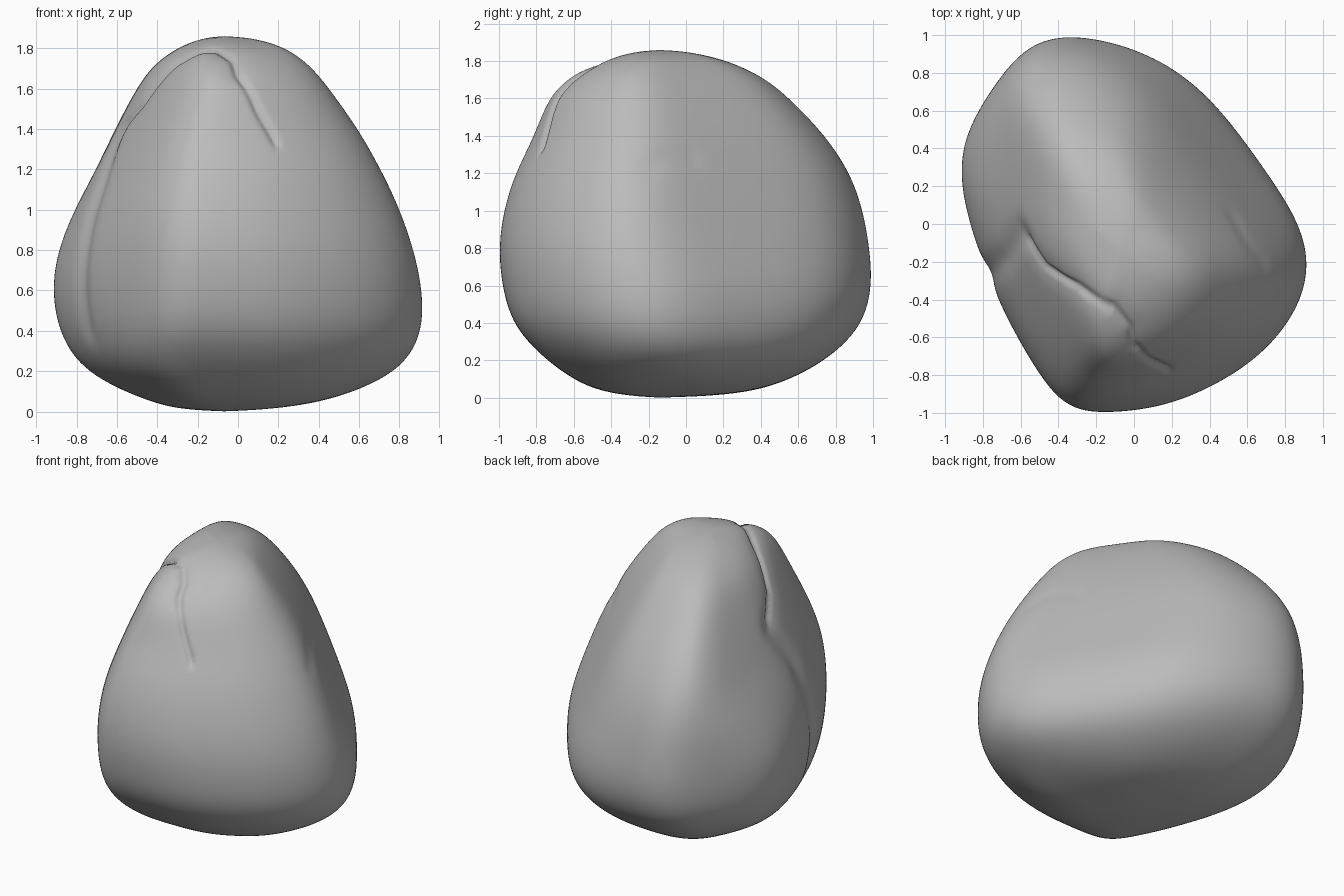
import bpy, bmesh, math
from mathutils import Vector

cube = bpy.data.objects.get("Cube")
if cube:
    bpy.data.objects.remove(cube, do_unlink=True)

# Stone colour
stone = bpy.data.materials.new("stone grey")
stone.use_nodes = True
grey = (0.5, 0.5, 0.5, 1.0)
stone.diffuse_color = grey
stone.node_tree.nodes["Principled BSDF"].inputs["Base Color"].default_value = grey

# Directions of the main flanks, in degrees counter-clockwise from +x
DIRECTIONS = (0, 35, 90, 145, 180, 215, 270, 325)
# Flattened corners: direction, the two flanks beside it, share of their summed reach
CORNERS = ((62, 1, 2, .49), (200, 4, 5, .455), (297, 6, 7, .486))
# Height, then how far the rock reaches in each main direction
LEVELS = [
    (0.012, .16, .18, .18, .30, .30, .27, .32, .30),
    (0.05, .46, .41, .46, .57, .46, .50, .53, .57),
    (0.19, .83, .67, .75, .84, .79, .75, .74, .83),
    (0.38, .95, .745, .96, 1.00, .92, .85, .93, .97),
    (0.60, .95, .725, 1.02, 1.03, .965, .875, .99, .99),
    (0.80, .91, .65, 1.01, 1.03, .92, .875, 1.01, .97),
    (1.00, .845, .57, .98, 1.02, .82, .85, .985, .91),
    (1.20, .74, .49, .91, .985, .705, .78, .925, .83),
    (1.40, .62, .395, .77, .89, .61, .69, .82, .72),
    (1.60, .465, .275, .57, .71, .505, .59, .76, .60),
    (1.72, .37, .18, .42, .55, .42, .51, .64, .49),
    (1.81, .23, .09, .21, .33, .29, .39, .44, .37),
    (1.85, .07, -.02, .01, .12, .18, .23, .27, .22),
]
CENTRE = Vector((-0.07, -0.14))
SEGMENTS, SHARPNESS = 48, 15


def ring_point(level, angle):
    """Point on the rounded outline of one level."""
    reach = level[1:]
    planes = list(zip(DIRECTIONS, reach))
    planes += [(d, (reach[i] + reach[j]) * share) for d, i, j, share in CORNERS]
    total = 0
    for degrees, h in planes:
        a = math.radians(degrees)
        h -= CENTRE.x * math.cos(a) + CENTRE.y * math.sin(a)
        total += (max(0, math.cos(angle - a)) / h) ** SHARPNESS
    r = total ** (-1 / SHARPNESS)
    return (CENTRE.x + r * math.cos(angle), CENTRE.y + r * math.sin(angle), level[0])


# Boulder body: stacked outlines closed at both ends
bm = bmesh.new()
rings = [[bm.verts.new(ring_point(lv, 2 * math.pi * k / SEGMENTS)) for k in range(SEGMENTS)]
         for lv in LEVELS]
for low, high in zip(rings, rings[1:]):
    for k in range(SEGMENTS):
        n = (k + 1) % SEGMENTS
        bm.faces.new((low[k], low[n], high[n], high[k]))
base = bm.verts.new((CENTRE.x, CENTRE.y, 0.0))
peak = bm.verts.new((CENTRE.x, CENTRE.y, 1.86))
for k in range(SEGMENTS):
    n = (k + 1) % SEGMENTS
    bm.faces.new((rings[0][n], rings[0][k], base))
    bm.faces.new((rings[-1][k], rings[-1][n], peak))
mesh = bpy.data.meshes.new("boulder")
bm.to_mesh(mesh)
bm.free()
boulder = bpy.data.objects.new("boulder", mesh)
bpy.context.collection.objects.link(boulder)
mesh.materials.append(stone)
bpy.context.view_layer.objects.active = boulder
boulder.select_set(True)
smooth = boulder.modifiers.new("rounding", 'SUBSURF')
smooth.levels = 3
bpy.ops.object.modifier_apply(modifier=smooth.name)


def carve(path, width, depth):
    """Press a groove into the surface along a path."""
    pts = [Vector(p) for p in path]
    bm = bmesh.new()
    bm.from_mesh(mesh)
    bm.normal_update()
    moves = []
    for v in bm.verts:
        best = 9.0
        for a, b in zip(pts, pts[1:]):
            ab = b - a
            t = min(1, max(0, (v.co - a).dot(ab) / ab.length_squared))
            best = min(best, (v.co - a - ab * t).length)
        if best < 3 * width:
            moves.append((v, v.normal * depth * math.exp(-(best / width) ** 2)))
    for v, move in moves:
        v.co -= move
    bm.to_mesh(mesh)
    bm.free()


def on_surface(x, y):
    """Point of the upper surface at a plan position."""
    hit, loc, _, _ = boulder.ray_cast((x, y, 3), (0, 0, -1))
    return loc if hit else Vector((x, y, 1.0))


# Crack over the shoulder, with a soft hollow around it
crack = [on_surface(x, y) for x, y in
         [(-.57, -.08), (-.48, -.22), (-.30, -.33), (-.10, -.45), (-.02, -.55),
          (.0, -.64), (.10, -.73), (.19, -.77)]]
carve(crack[:6], 0.07, 0.012)
carve(crack, 0.02, 0.02)

# Shallow hollows down the side and across the sloping flank
carve([on_surface(x, y) for x, y in [(-.60, -.05), (-.68, -.18), (-.76, -.25)]]
      + [(-.79, -.28, .4)], 0.08, 0.02)
carve([on_surface(x, y) for x, y in [(.53, .03), (.60, -.10), (.68, -.2)]], 0.06, 0.006)

bpy.ops.object.shade_smooth()
